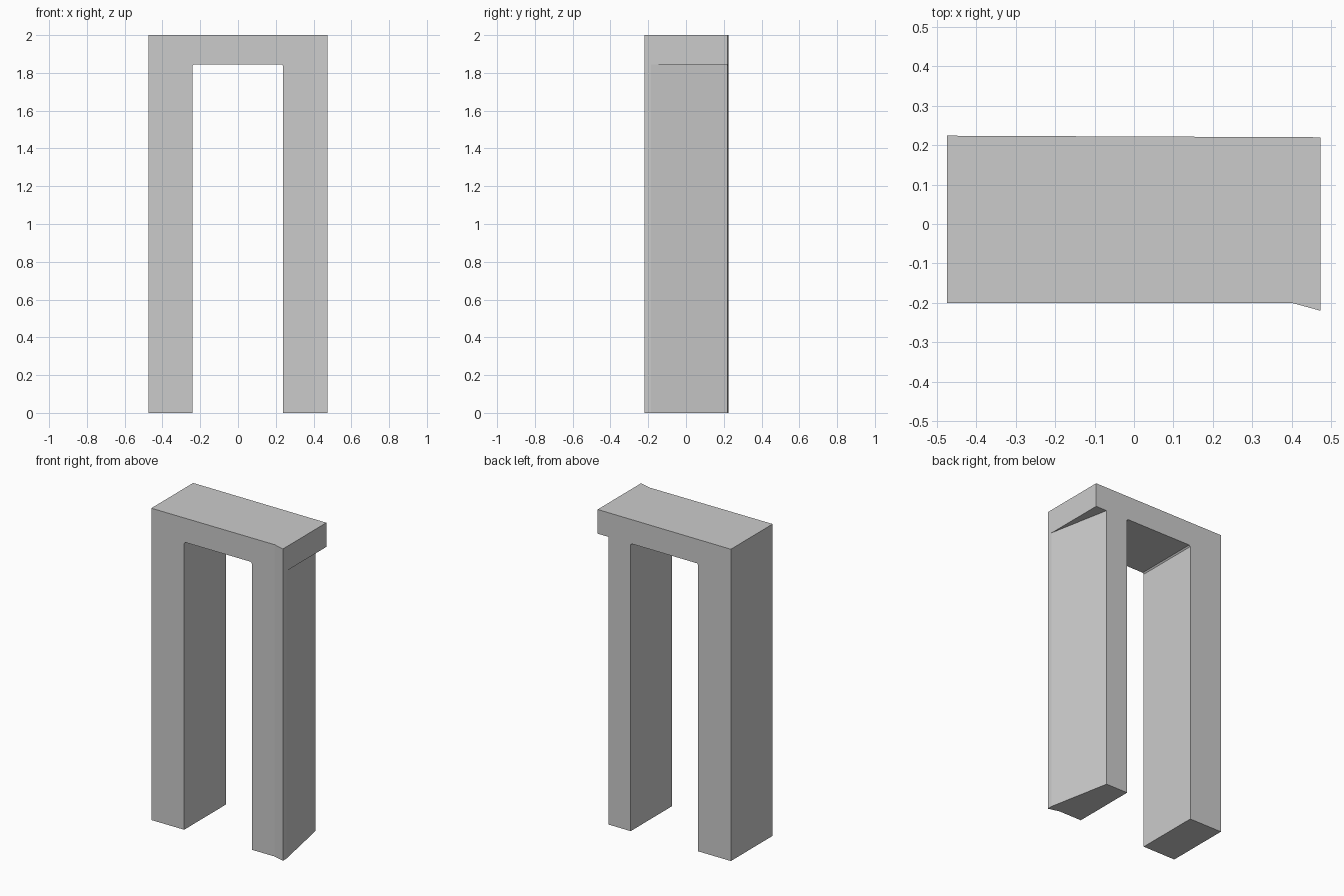
import bpy
import bmesh
from mathutils import Vector

cube = bpy.data.objects.get("Cube")
if cube:
    bpy.data.objects.remove(cube, do_unlink=True)

TOP, LINTEL = 2.0, 1.845

stone = bpy.data.materials.new("plain_grey")
stone.use_nodes = True
stone.diffuse_color = (0.6, 0.6, 0.6, 1)
stone.node_tree.nodes["Principled BSDF"].inputs["Base Color"].default_value = (0.6, 0.6, 0.6, 1)


def prism(name, outline, sweep):
    """Extrude a closed outline of 3D points along a vector."""
    bm = bmesh.new()
    face = bm.faces.new([bm.verts.new(p) for p in outline])
    out = bmesh.ops.extrude_face_region(bm, geom=[face])
    moved = [v for v in out["geom"] if isinstance(v, bmesh.types.BMVert)]
    bmesh.ops.translate(bm, verts=moved, vec=Vector(sweep))
    bmesh.ops.recalc_face_normals(bm, faces=bm.faces)
    mesh = bpy.data.meshes.new(name)
    bm.to_mesh(mesh)
    bm.free()
    mesh.materials.append(stone)
    obj = bpy.data.objects.new(name, mesh)
    bpy.context.collection.objects.link(obj)
    return obj


def cut(target, cutter):
    """Subtract the cutter, then discard it."""
    cutter.hide_render = True
    mod = target.modifiers.new("cut", "BOOLEAN")
    mod.operation = "DIFFERENCE"
    mod.solver = "EXACT"
    mod.object = cutter
    bpy.context.view_layer.objects.active = target
    bpy.ops.object.modifier_apply(modifier=mod.name)
    bpy.data.objects.remove(cutter, do_unlink=True)


# Full block, with its front corner flared on one side
plan = [(-0.475, -0.2), (0.4, -0.2), (0.473, -0.22), (0.473, 0.22), (-0.475, 0.224)]
frame = prism("doorway_frame", [(x, y, 0) for x, y in plan], (0, 0, TOP))

# Opening between the posts, with slightly eased upper corners
e = 0.008
opening = [(-0.242, -0.1), (0.238, -0.1), (0.238, LINTEL - e), (0.238 - e, LINTEL),
           (-0.242 + e, LINTEL), (-0.242, LINTEL - e)]
cut(frame, prism("opening_cutter", [(x, -0.5, z) for x, z in opening], (0, 1, 0)))

# Tapered outer side of the left post, leaving the lintel overhanging
wedge = [(0.473, -0.185), (0.394, 0.22), (0.374, 0.32), (0.6, 0.32), (0.6, -0.185)]
cut(frame, prism("taper_cutter", [(x, y, -0.1) for x, y in wedge], (0, 0, LINTEL + 0.1)))
